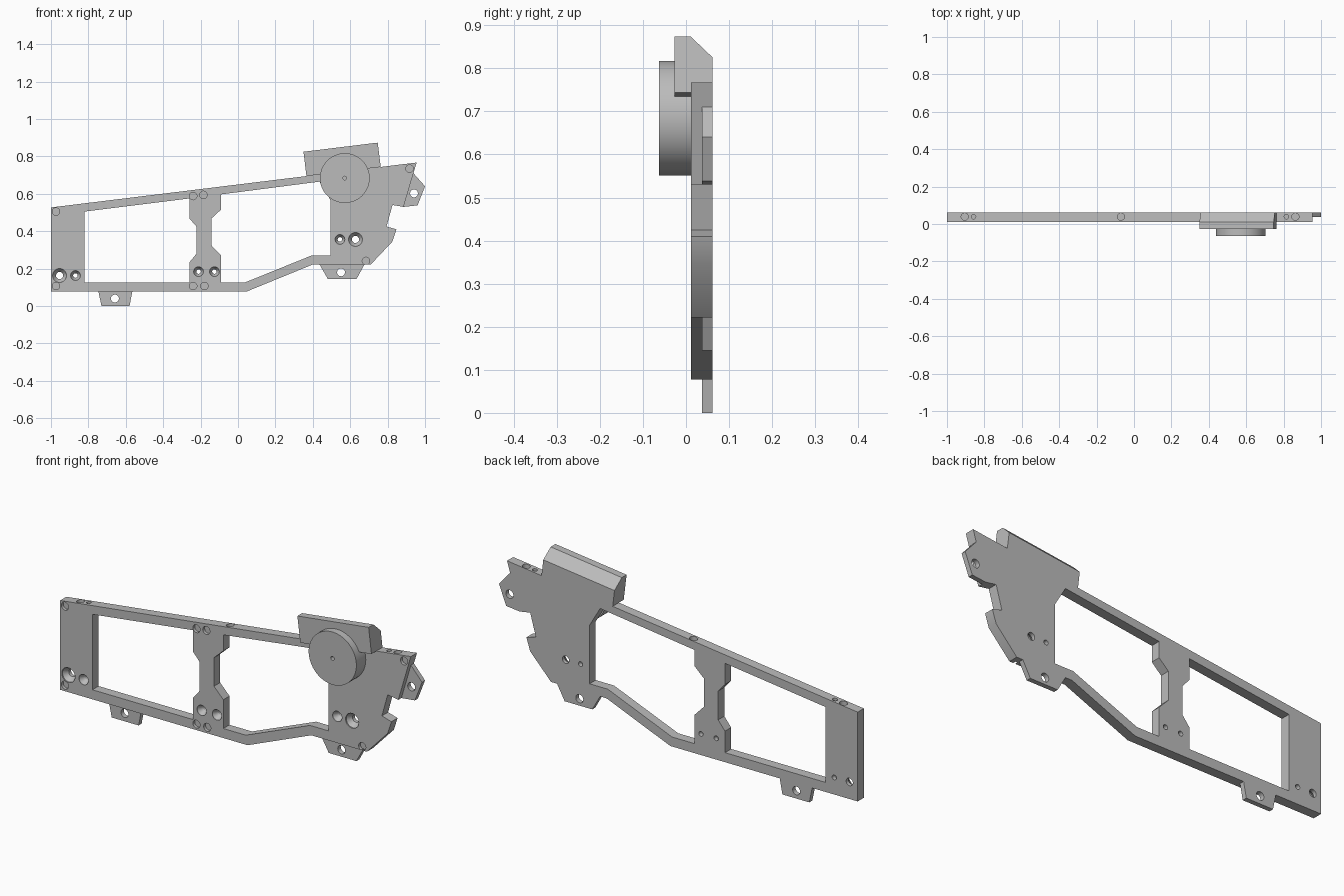
import bpy, bmesh, math
from mathutils import Vector

cube = bpy.data.objects.get("Cube")
if cube:
    bpy.data.objects.remove(cube, do_unlink=True)

FRONT, BACK, TAB = 0.012, 0.061, 0.037
X, Y, Z = Vector((1, 0, 0)), Vector((0, 1, 0)), Vector((0, 0, 1))

grey = bpy.data.materials.new("satin_grey")
grey.use_nodes = True
grey.diffuse_color = (0.5, 0.5, 0.5, 1)
grey.node_tree.nodes["Principled BSDF"].inputs["Base Color"].default_value = (0.5, 0.5, 0.5, 1)


def prism(bm, pts, u, v, origin, sweep):
    """Extrude a flat profile drawn on axes u, v along the sweep vector."""
    face = bm.faces.new([bm.verts.new(origin + u * a + v * b) for a, b in pts])
    out = bmesh.ops.extrude_face_region(bm, geom=[face])
    moved = [g for g in out["geom"] if isinstance(g, bmesh.types.BMVert)]
    bmesh.ops.translate(bm, verts=moved, vec=sweep)


def panel(bm, pts, y0, y1):
    prism(bm, pts, X, Z, Y * y0, Y * (y1 - y0))


def turned(bm, base, axis, profile, sides=32):
    """Closed turned solid: profile holds (distance along axis, radius)."""
    a = axis.orthogonal().normalized()
    b = axis.cross(a)
    rings = []
    for d, r in profile:
        ring = []
        for i in range(sides):
            t = math.tau * i / sides
            ring.append(bm.verts.new(base + axis * d + (a * math.cos(t) + b * math.sin(t)) * r))
        rings.append(ring)
    for lo, hi in zip(rings, rings[1:]):
        for i in range(sides):
            j = (i + 1) % sides
            bm.faces.new((lo[i], lo[j], hi[j], hi[i]))
    bm.faces.new(rings[0])
    bm.faces.new(rings[-1])


def finish(bm, name):
    bmesh.ops.recalc_face_normals(bm, faces=bm.faces)
    mesh = bpy.data.meshes.new(name)
    bm.to_mesh(mesh)
    bm.free()
    mesh.materials.append(grey)
    obj = bpy.data.objects.new(name, mesh)
    bpy.context.collection.objects.link(obj)
    return obj


def cut(obj, bm):
    """Subtract the solids in bm from obj, then drop the cutter."""
    cutter = finish(bm, "cutter")
    cutter.hide_render = True
    mod = obj.modifiers.new("cut", "BOOLEAN")
    mod.operation, mod.solver, mod.object = "DIFFERENCE", "EXACT", cutter
    bpy.context.view_layer.update()
    done = obj.evaluated_get(bpy.context.evaluated_depsgraph_get())
    mesh = bpy.data.meshes.new_from_object(done)
    obj.modifiers.clear()
    obj.data = mesh
    bpy.data.objects.remove(cutter, do_unlink=True)


def smooth(obj):
    bpy.ops.object.select_all(action="DESELECT")
    obj.select_set(True)
    bpy.context.view_layer.objects.active = obj
    bpy.ops.object.shade_smooth_by_angle(angle=math.radians(30))


def top_edge(x):
    return 0.527 + (x + 1) * 0.1228


# Main frame plate with sloped top edge
bm = bmesh.new()
panel(bm, [(-1, .077), (.045, .077), (.4, .222), (.71, .222), (.826, .345), (.847, .41),
           (.794, .425), (.826, .54), (.885, .53), (.955, top_edge(.955)), (-1, top_edge(-1))],
      FRONT, BACK)
frame = finish(bm, "frame_plate")

# Two large openings either side of the waisted centre post
bm = bmesh.new()
panel(bm, [(-.82, .125), (-.82, .505), (-.26, .575), (-.26, .468), (-.222, .425),
           (-.222, .28), (-.26, .233), (-.26, .125)], FRONT - .1, BACK + .1)
panel(bm, [(-.09, .125), (-.09, .27), (-.142, .324), (-.142, .468), (-.09, .516),
           (-.09, .597), (.436, .665), (.495, .565), (.495, .27), (.393, .27), (.035, .125)],
      FRONT - .1, BACK + .1)
cut(frame, bm)

# Countersunk screw holes, shallow round pockets and top edge holes
bm = bmesh.new()
for x, z, big in [(-.954, .163, 1), (-.869, .163, 0), (-.211, .184, 0),
                  (-.126, .184, 0), (.545, .356, 0), (.628, .356, 1)]:
    outer, inner = (.037, .019) if big else (.026, .012)
    turned(bm, Vector((x, FRONT, z)), Y,
           [(-.02, outer), (.006, outer), (.03, inner), (.1, inner)])
for x, z in [(-.973, .505), (-.973, .107), (-.24, .588), (-.185, .594),
             (-.24, .107), (-.18, .107), (.917, .735), (.684, .241)]:
    turned(bm, Vector((x, FRONT, z)), Y, [(-.02, .02), (.015, .02)])
for x, r in [(-.905, .019), (-.858, .012), (-.07, .019), (.815, .012), (.863, .019)]:
    turned(bm, Vector((x, .039, top_edge(x))), Z, [(-.03, r), (.05, r)])
cut(frame, bm)
smooth(frame)

# Thin mounting tabs, each with one through hole
tabs = {
    "lower_right_tab": ([(-.746, .077), (-.73, 0), (-.58, 0), (-.565, .077)], (-.658, .04)),
    "lower_left_tab": ([(.436, .222), (.48, .145), (.634, .145), (.676, .222)], (.551, .18)),
    "end_tab": ([(.885, .53), (.96, .538), (1, .64), (.938, .71)], (.941, .602)),
}
for name, (pts, hole) in tabs.items():
    bm = bmesh.new()
    panel(bm, pts, TAB, BACK)
    tab = finish(bm, name)
    bm = bmesh.new()
    turned(bm, Vector((hole[0], 0, hole[1])), Y, [(0, .021), (.1, .021)])
    cut(tab, bm)
    smooth(tab)

# Tilted block on the top edge, chamfered along its back
tilt = math.atan(.1228)
along = Vector((math.cos(tilt), 0, math.sin(tilt)))
up = Vector((-math.sin(tilt), 0, math.cos(tilt)))
bm = bmesh.new()
prism(bm, [(-.027, 0), (BACK, 0), (BACK, .083), (.011, .131), (-.027, .131)],
      Y, up, Vector((.366, 0, top_edge(.366))), along * .4)
finish(bm, "top_block")

# Round boss on the front with a small centre hole
bm = bmesh.new()
centre = Vector((.571, 0, .684))
turned(bm, centre, Y, [(-.063, .133), (FRONT, .133)], 64)
boss = finish(bm, "round_boss")
bm = bmesh.new()
turned(bm, centre, Y, [(-.1, .01), (-.03, .01)], 24)
cut(boss, bm)
smooth(boss)
